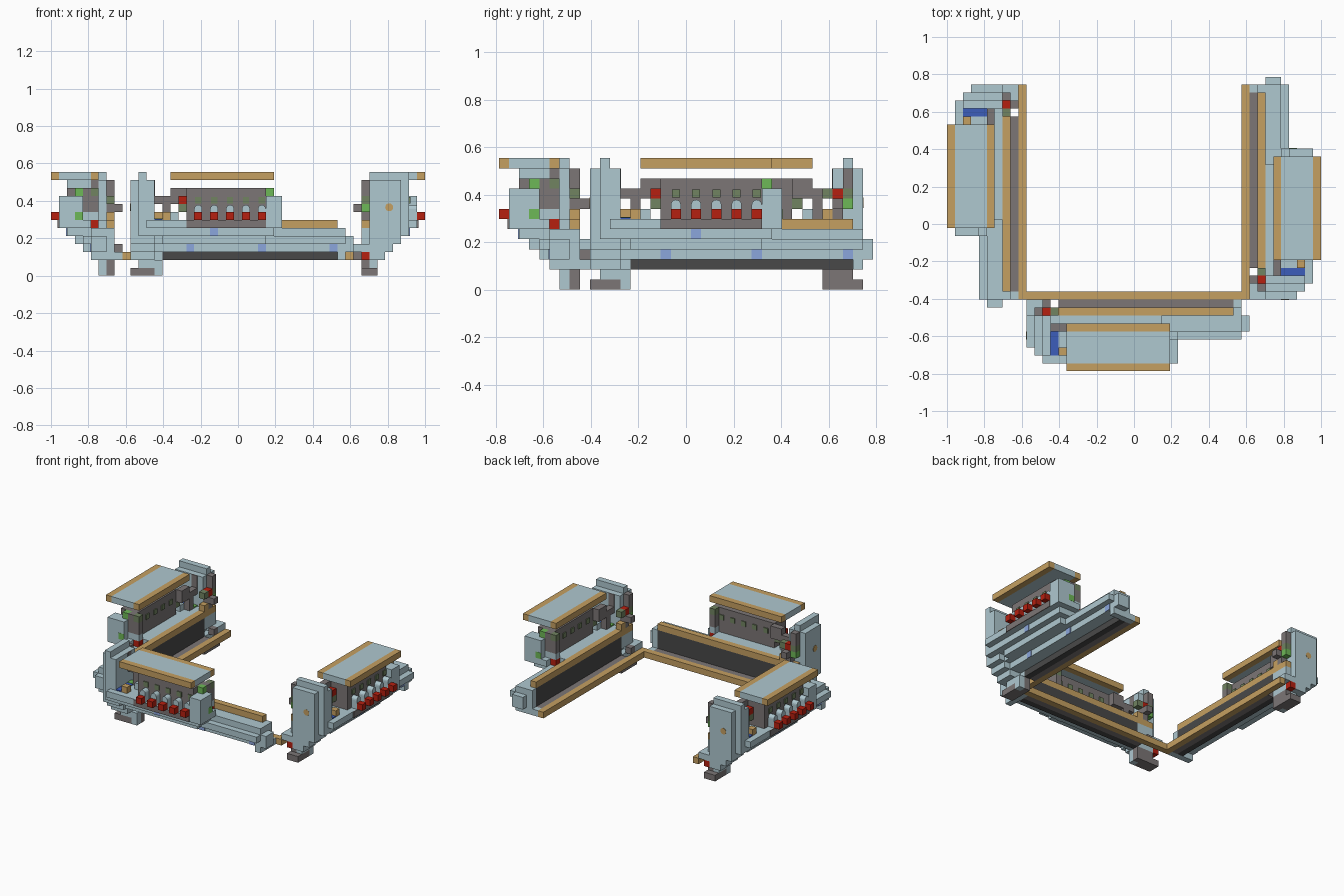
import bpy, bmesh, math
from mathutils import Matrix, Vector

cube = bpy.data.objects.get("Cube")
if cube:
    bpy.data.objects.remove(cube, do_unlink=True)

U = 2 / 47  # block size


def material(name, red, green, blue):
    mat = bpy.data.materials.new(name)
    colour = (red, green, blue, 1)
    mat.use_nodes = True
    mat.diffuse_color = colour
    shader = next(n for n in mat.node_tree.nodes if n.type == "BSDF_PRINCIPLED")
    shader.inputs["Base Color"].default_value = colour
    return mat


PALE = material("pale steel", .43, .58, .63)
TAN = material("tan", .56, .35, .12)
GREY = material("warm grey", .2, .18, .18)
DARK = material("charcoal", .066, .066, .066)
RED = material("red", .47, .014, .005)
GREEN = material("green", .155, .48, .095)
MOSS = material("moss green", .165, .23, .12)
BLUE = material("deep blue", .045, .11, .5)
SKY = material("soft blue", .26, .38, .72)

# One bay is repeated on the front and on both sides
BAYS = {
    "front": Matrix.Identity(4),
    "left": Matrix.Translation((5 * U, 4 * U, 0)) @ Matrix.Rotation(math.pi / 2, 4, "Z"),
    "right": Matrix.Translation((-5 * U, 4 * U, 0)) @ Matrix.Rotation(-math.pi / 2, 4, "Z"),
}


def place(along, depth, height):
    return Vector(((along - 23.5) * U, (depth - 18.5) * U, height * U))


def finish(name, mat, bm):
    mesh = bpy.data.meshes.new(name)
    bm.to_mesh(mesh)
    bm.free()
    mesh.materials.append(mat)
    for side, matrix in BAYS.items():
        obj = bpy.data.objects.new(side + "_" + name, mesh)
        obj.matrix_world = matrix
        bpy.context.scene.collection.objects.link(obj)


def add_box(bm, along, depth, height):
    low, high = (place(*corner) for corner in zip(along, depth, height))
    matrix = Matrix.Translation((low + high) / 2) @ Matrix.Diagonal((*(high - low), 1))
    bmesh.ops.create_cube(bm, size=1, matrix=matrix)


def box(name, mat, along, depth, height, copies=(0,)):
    bm = bmesh.new()
    for shift in copies:
        add_box(bm, [a + shift for a in along], depth, height)
    finish(name, mat, bm)


def add_cylinder(bm, centre, radius, length, axis):
    matrix = Matrix.Translation(place(*centre)) @ Matrix.Rotation(math.pi / 2, 4, axis)
    bmesh.ops.create_cone(bm, cap_ends=True, segments=16, radius1=radius * U,
                          radius2=radius * U, depth=length * U, matrix=matrix)


# Canopy
box("canopy_panel", PALE, (15, 28), (1, 5), (12, 13))
box("canopy_front_edge", TAN, (15, 28), (0, 1), (12, 13))
box("canopy_back_edge", TAN, (15, 28), (5, 6), (12, 13))

# Long beam with its back channel
box("inner_rail", TAN, (10, 37), (9, 10), (2, 3))
box("channel_floor", GREY, (14, 36), (8, 9), (2, 3))
box("channel_wall", DARK, (14, 36), (7, 8), (2, 6))
box("top_rail", TAN, (14, 36), (7, 8), (6, 7))
box("beam", PALE, (13, 37), (5, 7), (3, 6))
box("beam_front_ledge", PALE, (13, 37), (4, 5), (4, 5))
box("beam_end_block", PALE, (37, 38), (5, 7), (3, 5))
box("beam_end_plate", PALE, (36, 37), (7, 8), (3, 6))
box("beam_end_base", PALE, (36, 37), (5, 9), (2, 3))
box("beam_marker", SKY, (17, 18), (4.9, 5), (3, 4), (0, 9, 18))

# Stepped keel below the engine
box("keel_top", PALE, (12, 29), (1, 5), (6, 7))
box("keel_back", PALE, (13, 27), (5, 7), (6, 7))
box("keel_middle", PALE, (13, 28), (2, 5), (5, 6))
box("keel_bottom", PALE, (14, 27), (3, 4), (4, 5))
box("keel_marker", SKY, (20, 21), (1.9, 2), (5, 6))

# Engine block with its row of outlets
ROW = range(0, 10, 2)
box("engine_core", GREY, (17, 27), (2, 5), (7, 11))
box("engine_sill", GREY, (17, 27), (.85, 1), (6, 7))
box("outlet_cap", RED, (18, 19), (0, 1), (7, 8), ROW)
box("engine_vent", MOSS, (18.1, 18.9), (1.85, 2), (9.1, 9.9), ROW)
box("engine_back_vent", MOSS, (18.1, 18.9), (5, 5.15), (9.1, 9.9), ROW)
pipes = bmesh.new()
for shift in ROW:
    add_box(pipes, (18 + shift, 19 + shift), (1, 2), (7, 8.4))
    add_cylinder(pipes, (18.5 + shift, 1.5, 8.4), .5, 1, "X")
finish("outlet_pipes", PALE, pipes)

# Tower at the far end of the engine
box("tower", PALE, (27, 29), (1, 4), (7, 10))
box("tower_lamp", GREEN, (27, 28), (3, 4), (10, 11))
box("tower_side_lamp", GREEN, (28.5, 29.03), (3, 4), (7, 8))
box("tower_crown", GREY, (27, 28), (4, 5), (10, 11))
box("tower_back", GREY, (27, 28), (4, 6), (8, 10))
box("tower_back_foot", PALE, (27, 28), (4, 6), (7, 8))
box("tower_back_panel", MOSS, (27, 28), (5, 6), (10, 11))
box("tower_button", RED, (27, 28), (5, 6), (6, 7))

# Large end column, stepping inwards to the foot
box("column_core", PALE, (11, 12), (2, 7), (5, 13))
box("column_outer_slab", PALE, (10, 11), (3, 7), (5, 12))
box("column_inner_slab", PALE, (12, 13), (2, 7), (5, 12))
box("column_inner_plate", GREY, (12.9, 13.05), (5, 6), (10, 12))
for step in range(3):
    box("column_step", PALE, (10, 13), (3 + step, 7), (4 - step, 5 - step))
box("column_back_shelf", PALE, (10, 12), (7, 9), (3, 4))
box("column_shelf_end", GREY, (12, 13), (8, 9), (3, 4))
box("column_back_plate", PALE, (11, 14), (7, 8), (4, 6))
box("foot_front", PALE, (11, 14), (6, 7), (1, 2))
box("foot_toe", PALE, (13, 14), (6, 7), (0, 1))
box("foot_base", GREY, (10, 14), (7, 8), (0, 1))
box("foot_upper", GREY, (11, 14), (7, 8), (1, 2))
box("foot_tip", GREY, (10, 13), (6, 7), (0, 1))
box("foot_bracket", PALE, (11, 14), (7, 8), (2, 3))
box("foot_lamp", RED, (10, 11), (7, 8), (2, 3))
stud = bmesh.new()
add_cylinder(stud, (10, 4.5, 8.6), .5, .1, "Y")
finish("column_stud", TAN, stud)

# Machinery on the back of the column
box("back_housing", GREY, (11, 12), (7, 8), (10, 12))
box("back_panel", MOSS, (11, 12), (7, 8), (9, 10))
box("back_lamp", GREEN, (11, 12), (7, 8), (8, 9))
box("back_button", RED, (12, 13), (7, 8), (9, 10))
box("back_cap", MOSS, (13, 14), (7, 8), (9, 10))
box("back_support", GREY, (12, 13), (7, 8), (7, 9))
box("back_knob", GREY, (12, 13), (8, 9), (8, 9))
box("back_fitting", TAN, (11, 14), (7, 8), (6, 7))
box("back_valve", TAN, (13, 14), (7, 8), (7, 8))

# Feed machinery between the column and the engine
box("feed_duct_top", GREY, (15, 17), (5, 6), (10, 11))
box("feed_duct", GREY, (13, 17), (5, 6), (9, 10))
box("feed_box", GREY, (14, 15), (5, 6), (7, 9))
box("feed_clamp", TAN, (14, 15), (2, 3), (7, 8))
box("feed_button", RED, (16, 17), (4, 5), (9, 10))
box("feed_lamp", MOSS, (16, 17), (4, 5), (8, 9))
box("feed_step", PALE, (15, 16), (4, 5), (7, 8))
box("feed_valve", GREEN, (13, 14), (5, 6), (6.5, 7.2))
box("feed_hose", BLUE, (13, 14), (2, 5), (6.5, 7.15))
